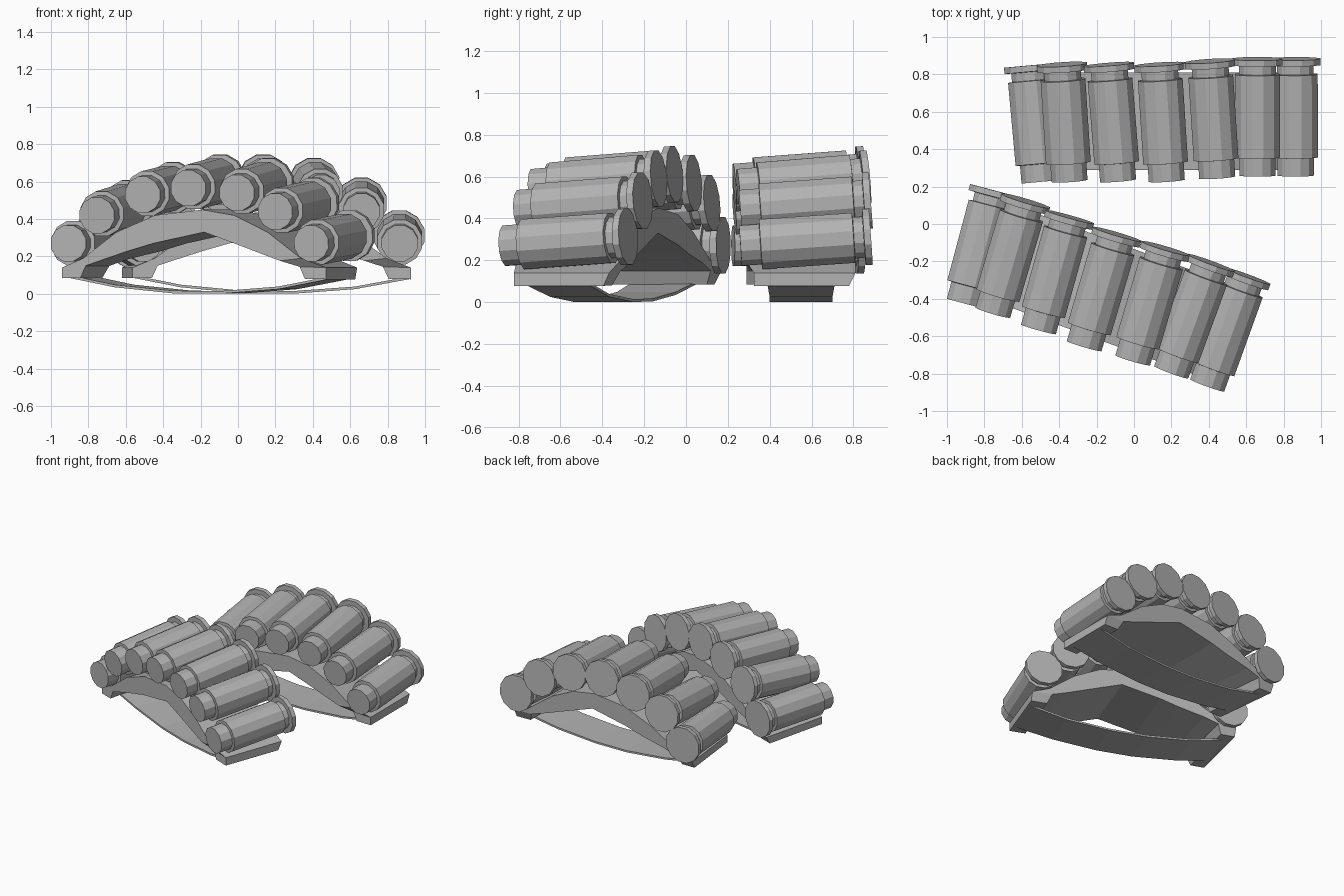
import bpy, bmesh, math
from mathutils import Vector, Matrix

if "Cube" in bpy.data.objects:
    bpy.data.objects.remove(bpy.data.objects["Cube"])

SIDES = 12
# Seven cartridge axes: small-end centre and rim-end centre
AXES = [((-.68, -.025, .27), (-.735, .58, .272)),
        ((-.52, -.018, .42), (-.56, .603, .475)),
        ((-.26, -.018, .53), (-.31, .606, .57)),
        ((.00, -.018, .565), (-.04, .608, .612)),
        ((.27, .000, .54), (.23, .623, .592)),
        ((.485, .010, .44), (.485, .634, .487)),
        ((.69, .010, .27), (.687, .634, .313))]
# Lathe profile: distance from the small end, radius
LATHE = [(0, .1), (.095, .1), (.097, .124), (.542, .124),
         (.544, .102), (.59, .102), (.592, .139), (.625, .139)]
# Arched saddle stations from left foot to right foot: outer x, z, inner x, z
ARCH = [(-.74, .085, -.635, .085), (-.74, .14, -.605, .15),
        (-.62, .19, -.5, .185), (-.43, .33, -.36, .23),
        (-.21, .42, -.22, .27), (.06, .45, .07, .33),
        (.24, .42, .24, .27), (.43, .33, .38, .22),
        (.62, .19, .5, .177), (.75, .14, .60, .145), (.75, .078, .63, .08)]
# Lower strap path: x, z, half width
STRAP = [(-.75, .088, .16), (-.48, .035, .15), (-.15, .003, .15),
         (.12, .001, .15), (.45, .025, .15), (.75, .08, .16)]

grey = bpy.data.materials.new("grey")
grey.diffuse_color = (.45, .45, .45, 1)
grey.use_nodes = True
grey.node_tree.nodes["Principled BSDF"].inputs["Base Color"].default_value = grey.diffuse_color


def finish(name, bm, matrix):
    bmesh.ops.recalc_face_normals(bm, faces=bm.faces[:])
    mesh = bpy.data.meshes.new(name)
    bm.to_mesh(mesh)
    bm.free()
    mesh.materials.append(grey)
    obj = bpy.data.objects.new(name, mesh)
    obj.matrix_world = matrix
    bpy.context.collection.objects.link(obj)


def skin(name, rings, matrix):
    """Join equal closed rings of points and cap both ends."""
    bm = bmesh.new()
    loops = [[bm.verts.new(p) for p in ring] for ring in rings]
    n = len(loops[0])
    for a, b in zip(loops, loops[1:]):
        for i in range(n):
            j = (i + 1) % n
            bm.faces.new((a[i], a[j], b[j], b[i]))
    bm.faces.new(loops[0])
    bm.faces.new(loops[-1])
    finish(name, bm, matrix)


def cartridge(name, start, end, matrix):
    start, end = Vector(start), Vector(end)
    axis = (end - start).normalized()
    side = axis.cross(Vector((0, 0, 1))).normalized()
    up = side.cross(axis)
    rings = []
    for d, r in LATHE:
        ring = []
        for i in range(SIDES):
            a = math.tau * (i + .5) / SIDES
            ring.append(start + axis * d + (side * math.cos(a) + up * math.sin(a)) * r)
        rings.append(ring)
    skin(name, rings, matrix)


def saddle(name, matrix):
    # Left foot splays outwards to the back; the feet taper below
    rings = []
    for xo, zo, xi, zi in ARCH:
        splay = .055 if xo < -.5 else 0
        front = .075 if xo > .7 else .04
        back = .53 if zo < .1 else .56
        rings.append([(xo, front, zo), (xo - splay, back, zo),
                      (xi - splay, back, zi), (xi, front, zi)])
    skin(name, rings, matrix)


def strap(name, matrix):
    t = .014
    skin(name, [[(x, .3 - w, z), (x, .3 + w, z), (x, .3 + w, z + t), (x, .3 - w, z + t)]
                for x, z, w in STRAP], matrix)


# Two identical cuffs, the front one turned
for label, origin, turn in (("back", (.175, .25, 0), 0),
                            ("front", (-.26, -.635, 0), -20.1)):
    m = Matrix.Translation(origin) @ Matrix.Rotation(math.radians(turn), 4, 'Z')
    saddle(label + "_saddle", m)
    strap(label + "_strap", m)
    for k, (start, end) in enumerate(AXES):
        cartridge(f"{label}_cartridge_{k + 1}", start, end, m)
